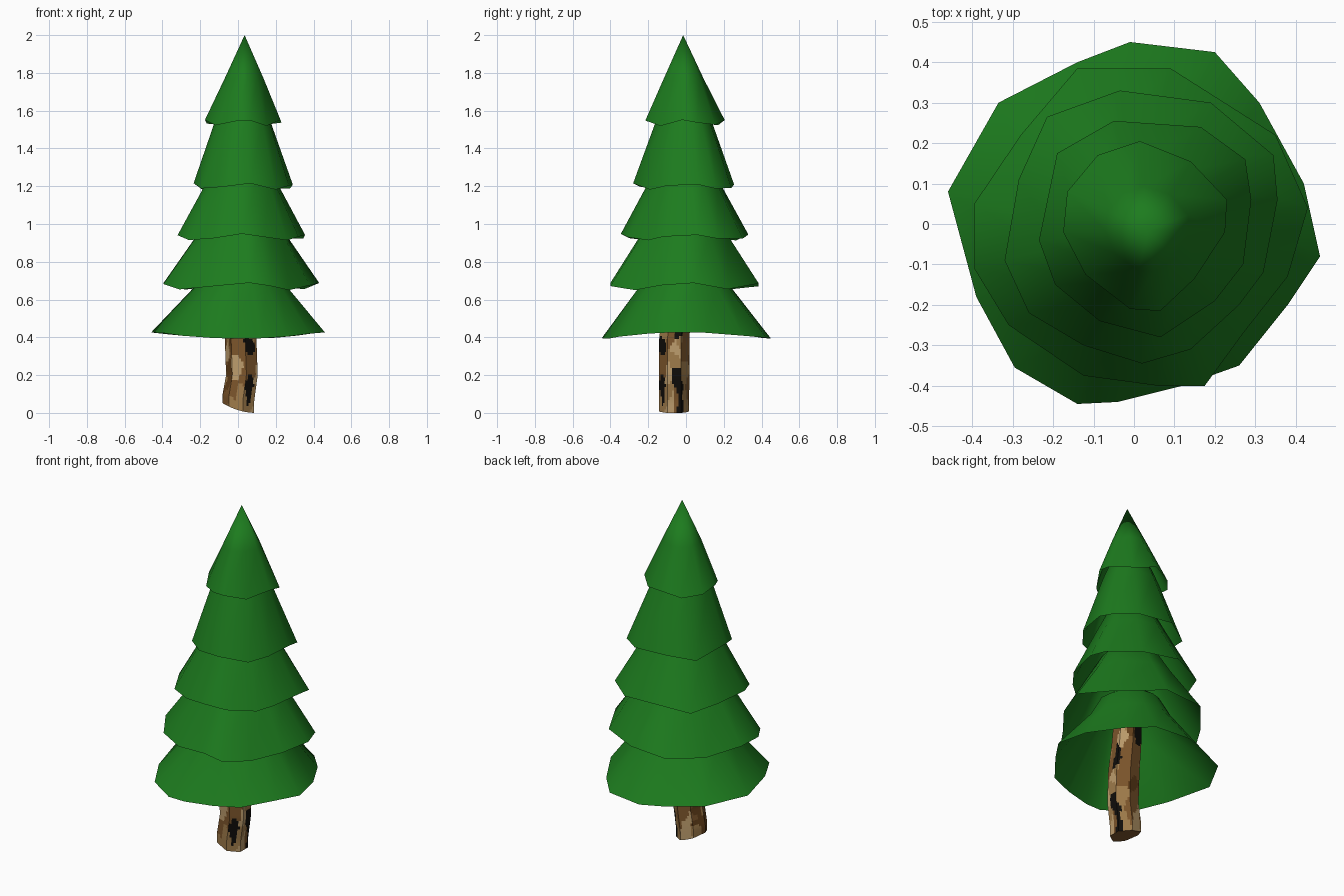
import bpy, bmesh, math, random
from mathutils import Vector

if "Cube" in bpy.data.objects:
    bpy.data.objects.remove(bpy.data.objects["Cube"])

random.seed(4)


def material(name, rgb):
    m = bpy.data.materials.new(name)
    m.diffuse_color = (*rgb, 1)
    m.use_nodes = True
    m.node_tree.nodes["Principled BSDF"].inputs["Base Color"].default_value = m.diffuse_color
    return m


green = material("pine green", (0.012, 0.20, 0.013))
barks = [material("mid brown bark", (0.20, 0.09, 0.024)),
         material("tan bark", (0.34, 0.195, 0.068)),
         material("dark brown bark", (0.12, 0.048, 0.010)),
         material("pale bark", (0.50, 0.33, 0.15)),
         material("black bark", (0.005, 0.004, 0.003))]


def finish(bm, name, mats, angle):
    me = bpy.data.meshes.new(name)
    bm.to_mesh(me)
    bm.free()
    for m in mats:
        me.materials.append(m)
    ob = bpy.data.objects.new(name, me)
    bpy.context.collection.objects.link(ob)
    bpy.ops.object.select_all(action='DESELECT')
    ob.select_set(True)
    bpy.context.view_layer.objects.active = ob
    bpy.ops.object.shade_smooth_by_angle(angle=math.radians(angle))
    return ob


# Rim outlines of the branch skirts, seen from above, counter-clockwise
rim_1 = [(.46, -.08), (.42, .1), (.31, .3), (.2, .425), (-.01, .45), (-.14, .4),
         (-.335, .3), (-.46, .08), (-.39, -.18), (-.295, -.355), (-.14, -.445),
         (-.04, -.44), (.12, -.4), (.26, -.35), (.38, -.2)]
rim_2 = [(.43, .04), (.35, .22), (.09, .385), (-.14, .385), (-.28, .22), (-.395, .05),
         (-.395, -.11), (-.31, -.25), (-.125, -.375), (.06, -.4), (.175, -.4),
         (.27, -.27), (.38, -.13)]
rim_3 = [(.355, .06), (.345, .17), (.19, .3), (-.035, .33), (-.215, .265), (-.285, .11),
         (-.32, -.09), (-.26, -.22), (-.125, -.3), (.02, -.345), (.14, -.31),
         (.26, -.2), (.32, -.12)]
rim_4 = [(.29, .06), (.275, .16), (.165, .24), (-.05, .255), (-.19, .175), (-.235, -.04),
         (-.195, -.15), (-.085, -.24), (.065, -.28), (.2, -.19), (.27, -.1)]
rim_5 = [(.23, .06), (.14, .155), (.015, .205), (-.09, .17), (-.165, .08), (-.175, -.02),
         (-.12, -.125), (-.01, -.21), (.065, -.215), (.15, -.135), (.225, -.02)]


def skirt(name, rim, z_rim, wave, lobes, rings, apex):
    """Open cone: wavy rim, rounder rings (z, radius) above it, then a tip."""
    bm = bmesh.new()
    cx, cy = apex[0], apex[1]
    polar = [(math.hypot(x - cx, y - cy), math.atan2(y - cy, x - cx)) for x, y in rim]
    mean = sum(r for r, a in polar) / len(polar)
    loops = [[bm.verts.new((x, y, z_rim + wave * math.cos(lobes * a)))
              for (x, y), (r, a) in zip(rim, polar)]]
    for z, radius in rings:
        loop = []
        for r, a in polar:
            q = radius * (0.5 + 0.5 * r / mean)
            loop.append(bm.verts.new((cx + q * math.cos(a), cy + q * math.sin(a), z)))
        loops.append(loop)
    tip = bm.verts.new(apex)
    n = len(rim)
    for i in range(n):
        j = (i + 1) % n
        for low, high in zip(loops, loops[1:]):
            bm.faces.new((low[i], low[j], high[j], high[i]))
        bm.faces.new((loops[-1][i], loops[-1][j], tip))
    finish(bm, name, [green], 80)


skirt("branch_skirt_1", rim_1, .41, .017, 2, [(.67, .24), (.79, .175)], (.02, -.01, .92))
skirt("branch_skirt_2", rim_2, .67, .020, 4, [(.94, .235), (1.06, .165)], (.02, -.01, 1.2))
skirt("branch_skirt_3", rim_3, .93, .018, 4, [(1.21, .195), (1.32, .14)], (.02, -.01, 1.48))
skirt("branch_skirt_4", rim_4, 1.20, .018, 4, [(1.54, .152), (1.63, .115)], (.025, -.01, 1.8))
skirt("branch_skirt_5", rim_5, 1.535, .016, 4, [(1.77, .104)], (.035, -.015, 2.0))

# Trunk: seven-sided, slightly bent, split finely so the bark patches can be coloured
SIDES, SPLIT = 7, 6
path = [(0.0, .006, -.063), (.06, .006, -.063), (.2, .025, -.062),
        (.4, .018, -.062), (.55, .015, -.045), (.78, .02, -.02)]


def centre(z):
    for (z0, x0, y0), (z1, x1, y1) in zip(path, path[1:]):
        if z <= z1:
            t = (z - z0) / (z1 - z0)
            return x0 + t * (x1 - x0), y0 + t * (y1 - y0)
    return path[-1][1:]


bm = bmesh.new()
rows, cols, height = 46, SIDES * SPLIT, 0.78
step = 2 * math.pi / SIDES
grid = []
for k in range(rows + 1):
    z = height * k / rows
    cx, cy = centre(z)
    radius = 0.088 - 0.03 * max(0, z - 0.4)
    ring = []
    for c in range(cols):
        s, t = divmod(c, SPLIT)
        a0, a1 = math.pi + s * step, math.pi + (s + 1) * step
        p = Vector((math.cos(a0), math.sin(a0))).lerp(
            Vector((math.cos(a1), math.sin(a1))), t / SPLIT) * radius
        lift = max(0, 1 - z / 0.2) * 0.013 * (1 - p.x / 0.088) ** 2   # slanted foot
        ring.append(bm.verts.new((cx + p.x, cy + p.y * 0.93, z + lift)))
    grid.append(ring)

# Bark patches: nearest of scattered seeds, stretched upright, plus a few black knots
seeds = [(random.uniform(0, cols), random.uniform(0, rows),
          random.choices(range(5), (32, 30, 20, 12, 5))[0]) for _ in range(100)]
seeds += [(12.8, 21, 4), (13.5, 9, 4), (24, 3, 4), (23.5, 7, 4), (22, 24, 4)]


def patch(c, k):
    def dist(s):
        d = abs(c - s[0])
        return (min(d, cols - d) * 1.6) ** 2 + (k - s[1]) ** 2
    return min(seeds, key=dist)[2]


for k in range(rows):
    for c in range(cols):
        d = (c + 1) % cols
        f = bm.faces.new((grid[k][c], grid[k][d], grid[k + 1][d], grid[k + 1][c]))
        f.material_index = patch(c, k)
bm.faces.new(grid[0][::-1])
bm.faces.new(grid[-1])
finish(bm, "trunk", barks, 40)
